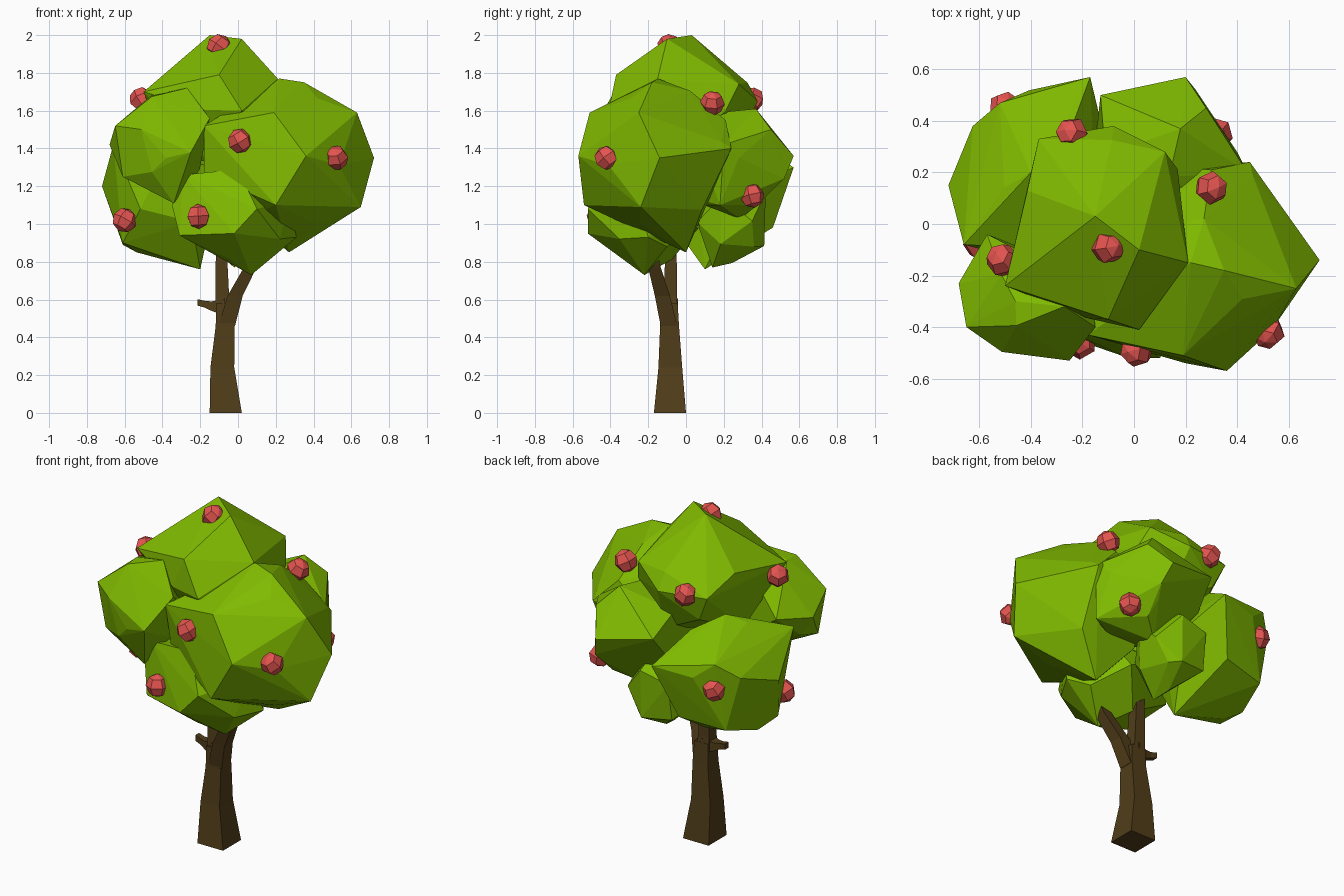
import bpy, bmesh, math, random
from mathutils import Vector, Euler

if "Cube" in bpy.data.objects:
    bpy.data.objects.remove(bpy.data.objects["Cube"])


def material(name, rgb):
    m = bpy.data.materials.new(name)
    m.diffuse_color = (*rgb, 1)
    m.use_nodes = True
    m.node_tree.nodes["Principled BSDF"].inputs["Base Color"].default_value = m.diffuse_color
    return m


GREEN = material("leaf_green", (0.215, 0.49, 0.0))
BROWN = material("bark_brown", (0.082, 0.047, 0.01))
RED = material("apple_red", (0.78, 0.09, 0.08))


def finish(name, bm, mat):
    bmesh.ops.recalc_face_normals(bm, faces=bm.faces)
    me = bpy.data.meshes.new(name)
    bm.to_mesh(me)
    bm.free()
    me.materials.append(mat)
    ob = bpy.data.objects.new(name, me)
    bpy.context.collection.objects.link(ob)
    return ob


def tube(name, stations, axis="z"):
    """Four-sided loft; each station is x, y, z, half width."""
    bm = bmesh.new()
    rings = []
    for x, y, z, h in stations:
        ring = []
        for a, b in ((-h, -h), (h, -h), (h, h), (-h, h)):
            off = (a, b, 0) if axis == "z" else (0, a, b)
            ring.append(bm.verts.new(Vector((x, y, z)) + Vector(off)))
        rings.append(ring)
    for r0, r1 in zip(rings, rings[1:]):
        for i in range(4):
            j = (i + 1) % 4
            bm.faces.new((r0[i], r0[j], r1[j], r1[i]))
    bm.faces.new(rings[0])
    bm.faces.new(rings[-1])
    return finish(name, bm, BROWN)


def clump(name, lo, hi, corners, seed, fill=0.91, n=14):
    """Coarse faceted lump: evenly spread points fitted to a box, plus its main corners."""
    rng = random.Random(seed)
    rot = Euler([rng.uniform(0, 6.28) for _ in range(3)]).to_matrix()
    pts = []
    for i in range(n):
        z = 1 - (2 * i + 1) / n
        r, t = math.sqrt(1 - z * z), i * 2.39996
        pts.append(rot @ Vector((r * math.cos(t), r * math.sin(t), z)))
    mn = [min(p[k] for p in pts) for k in range(3)]
    mx = [max(p[k] for p in pts) for k in range(3)]
    bm = bmesh.new()
    for p in pts:
        co = []
        for k in range(3):
            u = (p[k] - mn[k]) / (mx[k] - mn[k]) - 0.5
            co.append((lo[k] + hi[k]) / 2 + u * fill * (hi[k] - lo[k]))
        bm.verts.new(co)
    for c in corners:
        bm.verts.new(c)
    bmesh.ops.convex_hull(bm, input=bm.verts)
    loose = [v for v in bm.verts if not v.link_faces]
    bmesh.ops.delete(bm, geom=loose, context="VERTS")
    return finish(name, bm, GREEN)


# Trunk, two forked branches and a stub
tube("trunk", [(-.065, -.085, 0, .085), (-.083, -.083, .24, .063),
               (-.068, -.087, .46, .05), (-.07, -.09, .58, .046)])
tube("left_branch", [(-.07, -.087, .48, .046), (-.083, -.084, .62, .036),
                     (-.087, -.08, .8, .031), (-.09, -.07, 1.0, .02)])
tube("right_branch", [(-.06, -.09, .46, .044), (-.015, -.125, .62, .04),
                      (.07, -.17, .78, .033), (.13, -.19, .95, .02)])
tube("branch_stub", [(-.07, -.087, .56, .045), (-.14, -.087, .565, .025),
                     (-.175, -.085, .575, .018), (-.215, -.08, .585, .017)], "x")

# Leaf clumps
clump("right_clump", (-.18, -.55, .97), (.68, .26, 1.74),
      [(.36, -.57, 1.36), (.72, -.14, 1.35), (.63, -.25, 1.59), (.65, -.24, 1.09),
       (.19, -.51, 1.59), (.22, -.15, 1.77), (.35, -.18, 1.75), (.45, .24, 1.4),
       (.27, 0, .85), (.2, -.54, 1.1), (-.18, -.43, 1.52), (-.18, -.38, 1.27),
       (.3, .21, 1.55)], 1)
clump("top_clump", (-.48, -.4, 1.3), (.2, .36, 1.95),
      [(-.15, .03, 2.0), (.02, -.1, 1.98), (.21, -.15, 1.77), (.02, -.41, 1.6),
       (-.1, -.37, 1.79), (-.5, -.24, 1.7), (-.37, .33, 1.66), (-.08, .38, 1.65),
       (.12, .28, 1.74)], 2)
clump("left_front_clump", (-.66, -.52, 1.14), (-.15, -.08, 1.7),
      [(-.65, -.4, 1.52), (-.27, -.32, 1.72), (-.46, -.3, 1.68), (-.38, -.51, 1.35),
       (-.25, -.53, 1.38), (-.15, -.4, 1.56), (-.61, -.38, 1.25), (-.34, -.4, 1.11),
       (-.68, -.23, 1.42), (-.57, -.04, 1.45)], 3)
clump("low_front_clump", (-.34, -.51, .79), (.3, .1, 1.26),
      [(-.02, -.52, .95), (.07, -.22, .73), (0, -.44, 1.29), (.1, -.52, 1.08),
       (.31, -.2, .93), (-.31, -.42, .94), (-.35, -.38, 1.1), (-.29, -.4, 1.26)], 4)
clump("left_back_clump", (-.7, -.15, .8), (-.08, .55, 1.52),
      [(-.72, .15, 1.2), (-.52, .47, 1.36), (-.17, .57, 1.3), (-.66, -.08, 1.42),
       (-.61, 0, .9), (-.61, .19, .89), (-.2, .1, .76), (-.4, .2, 1.53)], 5)
clump("right_back_clump", (-.17, -.1, 1.0), (.4, .53, 1.62),
      [(-.13, .5, 1.42), (.2, .57, 1.36), (.28, .45, 1.5), (.4, .28, 1.35),
       (.18, .37, 1.61), (.24, .52, 1.24), (.44, .2, 1.42), (.42, .18, 1.1),
       (.22, .38, 1.1)], 6)
clump("low_back_clump", (-.27, .04, .77), (.16, .44, 1.29),
      [(.06, .36, .88), (-.02, .14, .77)], 7)

# Apples
APPLES = [(-.1, -.09, 1.94), (.01, -.49, 1.44), (.52, -.42, 1.35), (-.21, -.46, 1.04),
          (-.6, -.07, 1.02), (-.51, -.14, 1.66), (.3, .14, 1.64), (-.24, .35, 1.66),
          (-.5, .45, 1.2), (.32, .35, 1.15)]
rng = random.Random(8)
for i, pos in enumerate(APPLES):
    bm = bmesh.new()
    bmesh.ops.create_uvsphere(bm, u_segments=6, v_segments=4, radius=.066)
    apple = finish(f"apple_{i + 1}", bm, RED)
    apple.location = pos
    apple.rotation_euler = [rng.uniform(-.6, .6) for _ in range(3)]
